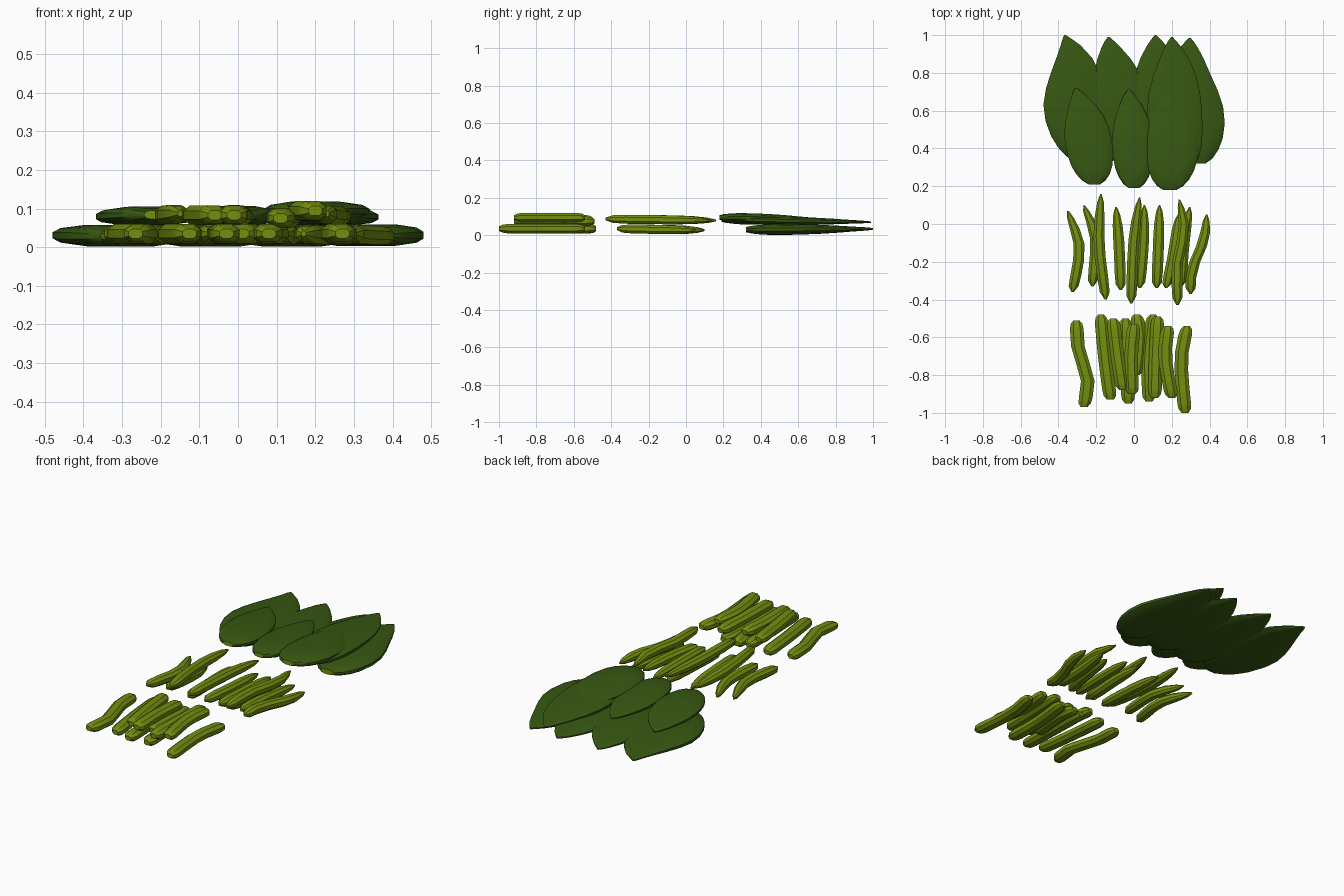
import bpy, bmesh, math

if "Cube" in bpy.data.objects:
    bpy.data.objects.remove(bpy.data.objects["Cube"], do_unlink=True)


def make_material(name, rgb):
    mat = bpy.data.materials.new(name)
    mat.use_nodes = True
    mat.diffuse_color = (*rgb, 1)
    mat.node_tree.nodes["Principled BSDF"].inputs["Base Color"].default_value = (*rgb, 1)
    return mat


LEAF = make_material("dark leaf green", (0.038, 0.098, 0.006))
STEM = make_material("yellow green", (0.175, 0.275, 0.005))

# Lengthwise profiles: (fraction along length, width factor, height factor)
POD = [(0, .5, .5), (.045, .9, .85), (.1, 1, 1), (.3, 1, 1), (.5, 1, 1),
       (.7, 1, 1), (.9, 1, 1), (.96, .85, .85), (1, .45, .5)]
SPEAR = [(0, .2, .3), (.07, .9, .85), (.2, 1, 1), (.4, 1, 1), (.6, 1, 1),
         (.78, .9, .9), (.92, .6, .6), (1, .12, .2)]
BLADE = [(0, .25, .5), (.04, .5, .7), (.11, .72, .88), (.2, .88, 1), (.32, .98, 1),
         (.45, 1, .95), (.58, .94, .85), (.7, .8, .7), (.82, .58, .5),
         (.92, .32, .35), (.97, .15, .25), (1, .03, .15)]

# Cross-sections, one quarter each, mirrored into closed rings
ROUND_QUARTER = [(1, .45), (.5, 1)]
FLAT_QUARTER = [(1, .3), (.88, .7), (.5, 1)]


def ring_section(quarter):
    half = quarter + [(-u, v) for u, v in reversed(quarter)]
    return half + [(-u, -v) for u, v in half]


def path_x(points, y):
    """Smooth x for a given y along points sorted by y."""
    n = len(points)

    def slope(i):
        a, b = points[max(i - 1, 0)], points[min(i + 1, n - 1)]
        return (b[0] - a[0]) / (b[1] - a[1])
    i = 0
    while i < n - 2 and y > points[i + 1][1]:
        i += 1
    (xa, ya), (xb, yb) = points[i], points[i + 1]
    d = yb - ya
    s = (y - ya) / d
    return (xa * (1 + 2 * s) * (1 - s) ** 2 + slope(i) * d * s * (1 - s) ** 2
            + xb * s * s * (3 - 2 * s) + slope(i + 1) * d * s * s * (s - 1))


def loft(name, points, width, height, z_base, z_tip, profile, quarter, mats):
    """Sweep a section along a path; the base cap takes the last material."""
    points = sorted(points, key=lambda p: p[1])
    y0, y1 = points[0][1], points[-1][1]
    section = ring_section(quarter)
    bm = bmesh.new()
    rings = []
    for t, w, h in profile:
        y = y0 + t * (y1 - y0)
        x, z = path_x(points, y), z_base + t * (z_tip - z_base)
        rings.append([bm.verts.new((x + u * w * width, y, z + v * h * height))
                      for u, v in section])
    n = len(section)
    for a, b in zip(rings, rings[1:]):
        for i in range(n):
            j = (i + 1) % n
            bm.faces.new((a[i], a[j], b[j], b[i]))
    bm.faces.new(rings[0]).material_index = len(mats) - 1
    bm.faces.new(rings[-1])
    bmesh.ops.recalc_face_normals(bm, faces=bm.faces)
    mesh = bpy.data.meshes.new(name)
    bm.to_mesh(mesh)
    bm.free()
    for m in mats:
        mesh.materials.append(m)
    obj = bpy.data.objects.new(name, mesh)
    bpy.context.collection.objects.link(obj)
    bpy.ops.object.select_all(action="DESELECT")
    obj.select_set(True)
    bpy.context.view_layer.objects.active = obj
    bpy.ops.object.shade_smooth_by_angle(angle=math.radians(30))


LOW, MID, HIGH = .035, .075, .094

# Blunt pods in the front row
pods = [
    (LOW, [(-.305, -.51), (-.295, -.66), (-.245, -.83), (-.265, -.97)]),
    (LOW, [(-.175, -.48), (-.155, -.7), (-.125, -.93)]),
    (.083, [(-.11, -.5), (-.09, -.68), (-.06, -.88)]),
    (LOW, [(-.045, -.5), (-.04, -.7), (-.03, -.95)]),
    (.083, [(0, -.53), (-.015, -.7), (-.01, -.9)]),
    (LOW, [(.015, -.48), (.03, -.6), (.01, -.8)]),
    (LOW, [(.1, -.48), (.075, -.7), (.08, -.94)]),
    (MID, [(.125, -.49), (.115, -.7), (.11, -.92)]),
    (HIGH, [(.18, -.54), (.165, -.7), (.2, -.92)]),
    (LOW, [(.28, -.54), (.25, -.72), (.27, -1)]),
]
for k, (z, pts) in enumerate(pods):
    loft(f"pod_{k + 1}", pts, .036, .025, z, z, POD, ROUND_QUARTER, [STEM])

# Pointed spears in the middle row
spears = [
    (LOW, [(-.35, .07), (-.29, -.12), (-.325, -.36)]),
    (LOW, [(-.265, .1), (-.205, -.07), (-.22, -.33)]),
    (.087, [(-.175, .16), (-.185, -.1), (-.15, -.4)]),
    (LOW, [(-.095, .09), (-.08, -.1), (-.07, -.35)]),
    (.087, [(.03, .14), (0, -.08), (-.015, -.42)]),
    (LOW, [(.055, .1), (.05, -.1), (.03, -.34)]),
    (LOW, [(.135, .1), (.13, -.1), (.12, -.34)]),
    (LOW, [(.235, .05), (.21, -.15), (.17, -.34)]),
    (.087, [(.24, .13), (.265, -.03), (.23, -.2), (.23, -.43)]),
    (LOW, [(.295, .09), (.265, -.1), (.25, -.33)]),
    (LOW, [(.385, .05), (.37, -.08), (.305, -.25), (.3, -.37)]),
]
for k, (z, pts) in enumerate(spears):
    loft(f"spear_{k + 1}", pts, .029, .024, z, z - .008, SPEAR, ROUND_QUARTER, [STEM])

# Broad leaves: half width, half thickness, base height, tip height, centre line
leaves = [
    (.163, .028, .028, .034, [(-.27, .33), (-.315, .6), (-.31, .8), (-.325, .92), (-.365, 1)]),
    (.155, .028, .028, .034, [(-.06, .33), (-.075, .6), (-.09, .8), (-.135, .99)]),
    (.155, .028, .028, .034, [(.13, .33), (.14, .6), (.13, .8), (.115, 1)]),
    (.152, .028, .03, .034, [(.34, .32), (.328, .57), (.285, .8), (.295, .985)]),
    (.145, .022, .082, .07, [(.25, .28), (.215, .58), (.215, .85), (.2, .99)]),
    (.125, .023, .084, .074, [(-.21, .21), (-.243, .45), (-.265, .6), (-.305, .72)]),
    (.11, .024, .084, .074, [(0, .19), (-.007, .45), (-.015, .6), (-.028, .715)]),
    (.137, .025, .095, .086, [(.19, .18), (.205, .42), (.19, .58), (.16, .7)]),
]
for k, (w, h, zb, zt, pts) in enumerate(leaves):
    loft(f"leaf_{k + 1}", pts, w, h, zb, zt, BLADE, FLAT_QUARTER, [LEAF, STEM])
